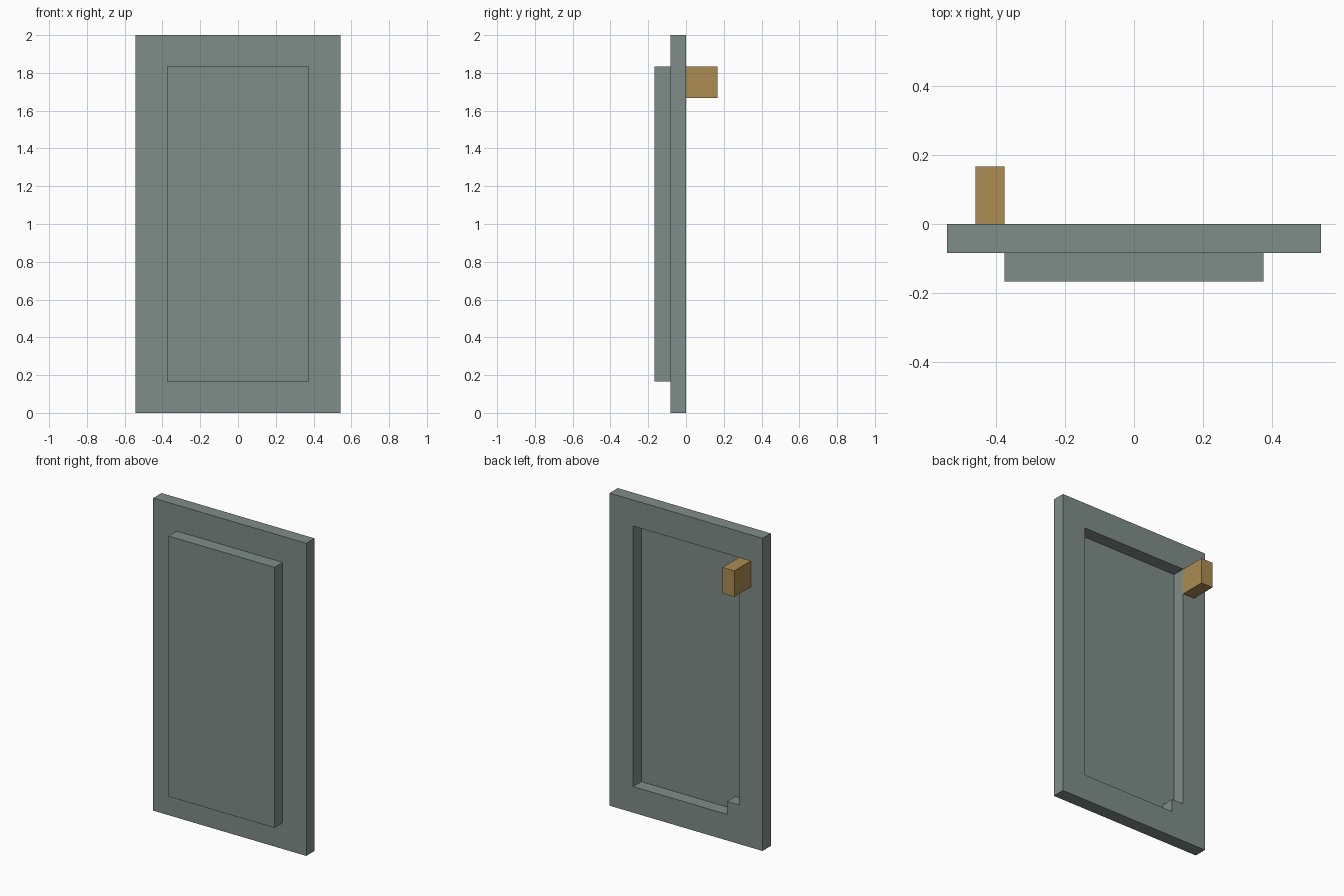
import bpy
import math

cube = bpy.data.objects.get("Cube")
if cube:
    bpy.data.objects.remove(cube, do_unlink=True)

U = 2 / 24  # the door is laid out on a 24-unit tall grid


def material(name, color):
    mat = bpy.data.materials.new(name)
    mat.use_nodes = True
    mat.diffuse_color = color
    bsdf = next(n for n in mat.node_tree.nodes if n.type == 'BSDF_PRINCIPLED')
    bsdf.inputs["Base Color"].default_value = color
    return mat


def box(name, low, high, mat):
    """Box between two corners, given in grid units."""
    center = [(a + b) / 2 * U for a, b in zip(low, high)]
    size = [(b - a) * U for a, b in zip(low, high)]
    bpy.ops.mesh.primitive_cube_add(size=1, location=center)
    obj = bpy.context.object
    obj.name = name
    for v in obj.data.vertices:
        v.co = [c * s for c, s in zip(v.co, size)]
    obj.data.materials.append(mat)
    return obj


def upright_plate(name, outlines, y_low, y_high, mat):
    """Plate from x/z outlines (the later ones are holes), in grid units."""
    curve = bpy.data.curves.new(name, 'CURVE')
    curve.dimensions = '2D'
    curve.fill_mode = 'BOTH'
    curve.extrude = (y_high - y_low) / 2 * U
    for points in outlines:
        spline = curve.splines.new('POLY')
        spline.points.add(len(points) - 1)
        for p, (x, z) in zip(spline.points, points):
            p.co = (x * U, z * U, 0, 1)
        spline.use_cyclic_u = True
    helper = bpy.data.objects.new(name + "_outline", curve)
    bpy.context.collection.objects.link(helper)
    bpy.context.view_layer.update()
    depsgraph = bpy.context.evaluated_depsgraph_get()
    mesh = bpy.data.meshes.new_from_object(helper.evaluated_get(depsgraph))
    bpy.data.objects.remove(helper, do_unlink=True)
    mesh.materials.clear()
    mesh.materials.append(mat)
    for face in mesh.polygons:
        face.use_smooth = False
        face.material_index = 0
    obj = bpy.data.objects.new(name, mesh)
    obj.rotation_euler.x = math.pi / 2
    obj.location.y = (y_low + y_high) / 2 * U
    bpy.context.collection.objects.link(obj)
    return obj


steel = material("grey green", (0.212, 0.266, 0.246, 1))
brass = material("ochre", (0.413, 0.262, 0.083, 1))

# Frame around an opening that has a small square step in one lower corner
outer = [(-6.5, 0), (6.5, 0), (6.5, 24), (-6.5, 24)]
opening = [(-3.5, 2), (4.5, 2), (4.5, 22), (-4.5, 22), (-4.5, 3), (-3.5, 3)]
upright_plate("door_frame", [outer, opening], -1, 0, steel)

# Raised front panel, which also closes the opening from the front
box("front_panel", (-4.5, -2, 2), (4.5, -1, 22), steel)

# Block handle on the back
box("handle", (-5.5, 0, 20), (-4.5, 2, 22), brass)
